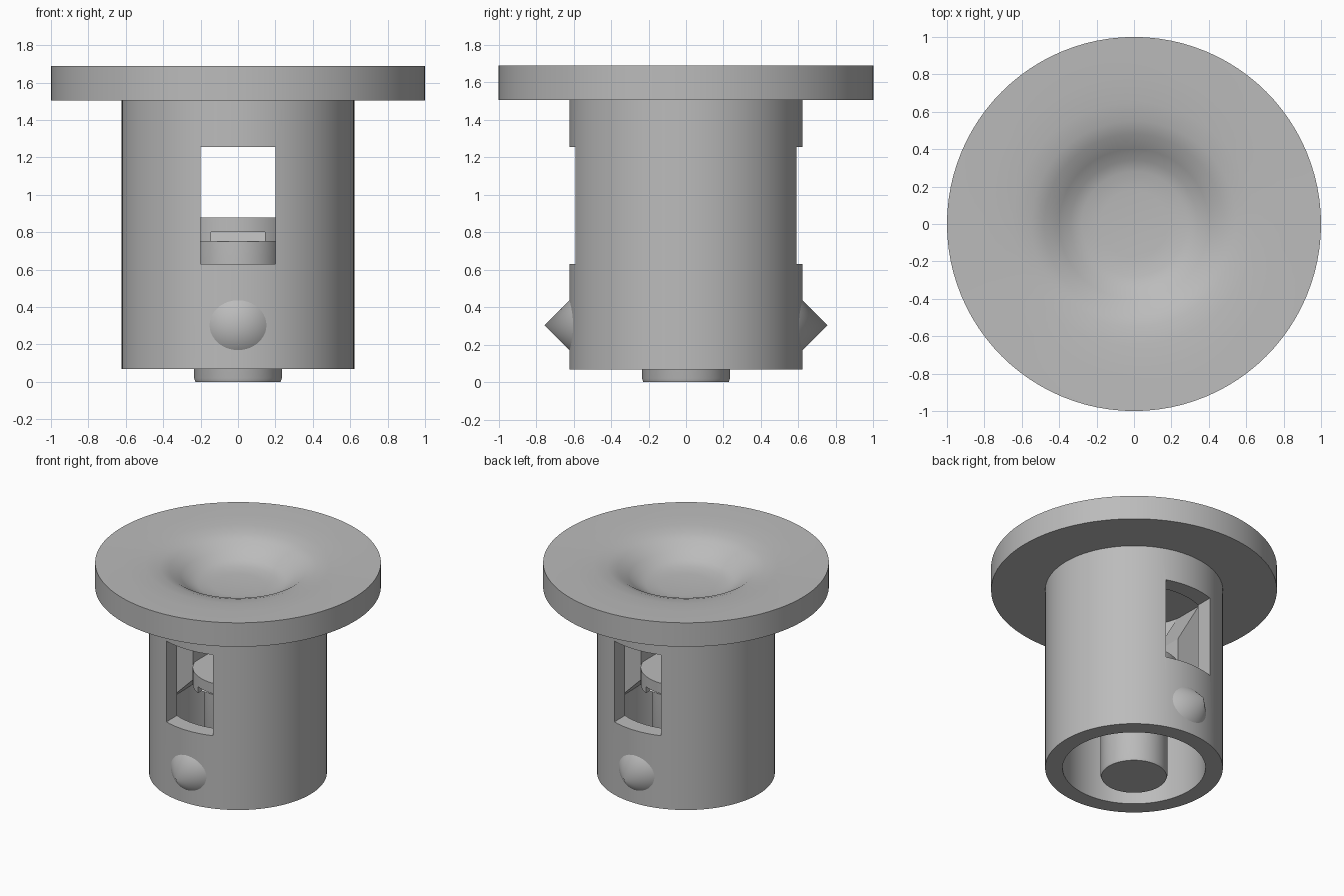
import bpy, bmesh, math
from mathutils import Matrix, Vector

if "Cube" in bpy.data.objects:
    bpy.data.objects.remove(bpy.data.objects["Cube"])

grey = bpy.data.materials.new("plain grey")
grey.use_nodes = True
grey.diffuse_color = (0.5, 0.5, 0.5, 1)
bsdf = next(n for n in grey.node_tree.nodes if n.type == "BSDF_PRINCIPLED")
bsdf.inputs["Base Color"].default_value = (0.5, 0.5, 0.5, 1)


def make_object(name, bm):
    bmesh.ops.recalc_face_normals(bm, faces=bm.faces)
    mesh = bpy.data.meshes.new(name)
    bm.to_mesh(mesh)
    bm.free()
    obj = bpy.data.objects.new(name, mesh)
    bpy.context.collection.objects.link(obj)
    mesh.materials.append(grey)
    return obj


def lathe(name, profile, closed=False, steps=96):
    """Spin a radius/height profile around the z axis."""
    bm = bmesh.new()
    verts = [bm.verts.new((r, 0, z)) for r, z in profile]
    pairs = list(zip(verts, verts[1:]))
    if closed:
        pairs.append((verts[-1], verts[0]))
    edges = [bm.edges.new(p) for p in pairs]
    bmesh.ops.spin(bm, geom=verts + edges, cent=(0, 0, 0), axis=(0, 0, 1),
                   angle=math.tau, steps=steps, use_merge=True)
    bmesh.ops.remove_doubles(bm, verts=bm.verts, dist=0.0005)
    return make_object(name, bm)


def prism(name, points, start, depth):
    """Extrude a polygon along the given depth vector."""
    bm = bmesh.new()
    face = bm.faces.new([bm.verts.new(Vector(p) + Vector(start)) for p in points])
    out = bmesh.ops.extrude_face_region(bm, geom=[face], use_keep_orig=True)
    moved = [v for v in out["geom"] if isinstance(v, bmesh.types.BMVert)]
    bmesh.ops.translate(bm, verts=moved, vec=depth)
    return make_object(name, bm)


def select_only(obj):
    bpy.ops.object.select_all(action="DESELECT")
    obj.select_set(True)
    bpy.context.view_layer.objects.active = obj


def cut(obj, cutter):
    cutter.hide_render = True
    mod = obj.modifiers.new("cut", "BOOLEAN")
    mod.operation, mod.solver, mod.object = "DIFFERENCE", "EXACT", cutter
    select_only(obj)
    bpy.ops.object.modifier_apply(modifier=mod.name)
    bpy.data.objects.remove(cutter)


def smooth(obj, degrees=35):
    select_only(obj)
    bpy.ops.object.shade_smooth_by_angle(angle=math.radians(degrees))


half_turn = Matrix.Rotation(math.pi, 4, "Z")

# Wide round cap with a shallow dish in its top
cap = lathe("dished_cap", [
    (0, 1.505), (1, 1.505), (1, 1.69), (0.8, 1.686), (0.65, 1.678), (0.55, 1.664),
    (0.48, 1.64), (0.4, 1.588), (0.34, 1.548), (0.28, 1.527), (0.18, 1.518), (0, 1.515)])
smooth(cap, 40)

# Hollow body with a window through front and back
body = lathe("body_tube", [(0.5, 0.068), (0.622, 0.068), (0.622, 1.505), (0.5, 1.505)],
             closed=True)
cut(body, prism("window_cutter",
                [(-0.2, 0, 0.63), (0.2, 0, 0.63), (0.2, 0, 1.255), (-0.2, 0, 1.255)],
                (0, -1, 0), (0, 2, 0)))
smooth(body)

# Central peg with a wider head
peg = lathe("centre_peg", [(0, 0), (0.228, 0), (0.235, 0.02), (0.235, 0.75),
                           (0.317, 0.75), (0.317, 0.88), (0, 0.88)])

for side, turn in (("front", Matrix()), ("back", half_turn)):
    # Wedge notch under the peg head
    notch = prism(side + "_notch_cutter",
                  [(0, -0.19, 0.8), (0, -0.4, 0.8), (0, -0.4, 0.59)],
                  (-0.145, 0, 0), (0.29, 0, 0))
    notch.data.transform(turn)
    cut(peg, notch)

    # Pointed stud on the body
    bm = bmesh.new()
    bmesh.ops.create_cone(bm, cap_ends=True, segments=48, radius1=0.185, radius2=0,
                          depth=0.185)
    bm.transform(turn @ Matrix.Translation((0, -0.6625, 0.303))
                 @ Matrix.Rotation(math.pi / 2, 4, "X"))
    smooth(make_object(side + "_stud", bm))
smooth(peg)

# Ribs holding the peg head to the inner wall
for side, turn in (("left", Matrix()), ("right", half_turn)):
    rib = prism(side + "_rib",
                [(0.3, 0, 0.75), (0.52, 0, 0.53), (0.52, 0, 1.505), (0.49, 0, 1.505),
                 (0.3, 0, 1.17)],
                (0, -0.12, 0), (0, 0.24, 0))
    rib.data.transform(turn)
